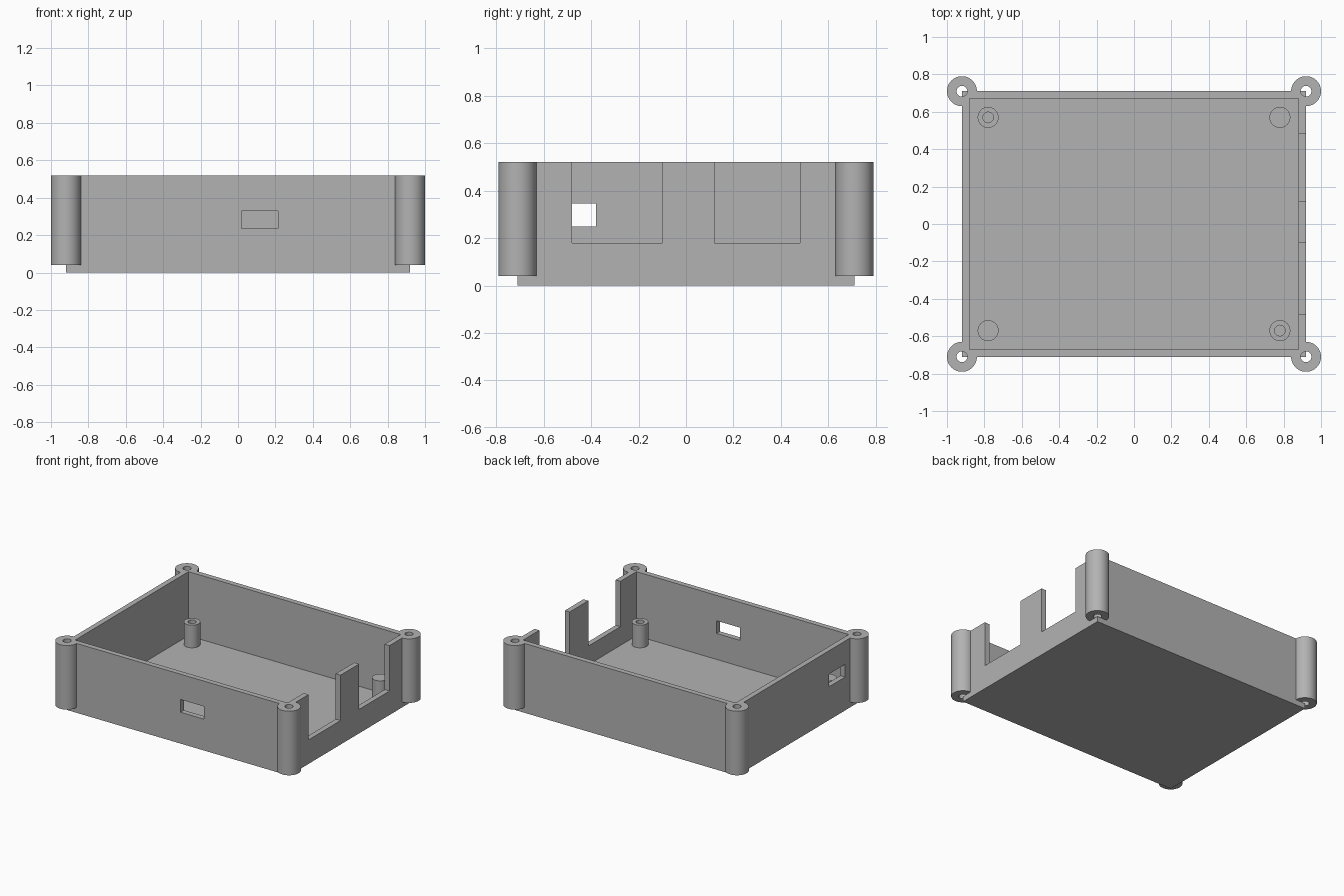
import bpy
import bmesh
from mathutils import Matrix, Vector

if "Cube" in bpy.data.objects:
    bpy.data.objects.remove(bpy.data.objects["Cube"])

# Overall sizes
HX, HY = 0.92, 0.71          # outer half width and depth
WALL, FLOOR, TOP = 0.04, 0.04, 0.52
POST_R, SCREW_R = 0.08, 0.029
PEG_X, PEG_Y, PEG_R, PEG_TOP = 0.78, 0.57, 0.056, 0.21
CORNERS = [(sx, sy) for sx in (-1, 1) for sy in (-1, 1)]

grey = bpy.data.materials.new("plain grey")
grey.use_nodes = True
grey.diffuse_color = (0.45, 0.45, 0.45, 1)
grey.node_tree.nodes["Principled BSDF"].inputs["Base Color"].default_value = grey.diffuse_color


def finish(name, bm):
    mesh = bpy.data.meshes.new(name)
    bm.to_mesh(mesh)
    bm.free()
    mesh.materials.append(grey)
    obj = bpy.data.objects.new(name, mesh)
    bpy.context.collection.objects.link(obj)
    return obj


def box(name, x, y, z):
    """Box from three (low, high) ranges."""
    bm = bmesh.new()
    size = [b - a for a, b in (x, y, z)]
    mid = Vector([(a + b) / 2 for a, b in (x, y, z)])
    bmesh.ops.create_cube(bm, size=1, matrix=Matrix.Translation(mid) @ Matrix.Diagonal((*size, 1)))
    return finish(name, bm)


def cylinder(name, x, y, z, radius, sides):
    bm = bmesh.new()
    bmesh.ops.create_cone(bm, cap_ends=True, segments=sides, radius1=radius, radius2=radius,
                          depth=z[1] - z[0], matrix=Matrix.Translation((x, y, sum(z) / 2)))
    return finish(name, bm)


def combine(target, tool, operation):
    """Apply a boolean and discard the tool."""
    mod = target.modifiers.new(operation, 'BOOLEAN')
    mod.operation, mod.solver, mod.object = operation, 'EXACT', tool
    bpy.context.view_layer.objects.active = target
    bpy.ops.object.modifier_apply(modifier=mod.name)
    bpy.data.objects.remove(tool)


def smooth(obj):
    bpy.ops.object.select_all(action='DESELECT')
    obj.select_set(True)
    bpy.context.view_layer.objects.active = obj
    bpy.ops.object.shade_smooth_by_angle(angle=0.6)


# Walls and corner posts
case = box("case", (-HX, HX), (-HY, HY), (FLOOR, TOP))
for sx, sy in CORNERS:
    combine(case, cylinder("post", sx * HX, sy * HY, (FLOOR, TOP), POST_R, 48), 'UNION')

# Open interior and screw holes
ix, iy = HX - WALL, HY - WALL
combine(case, box("cavity", (-ix, ix), (-iy, iy), (-1, 1)), 'DIFFERENCE')
for sx, sy in CORNERS:
    combine(case, cylinder("screw_hole", sx * HX, sy * HY, (-1, 1), SCREW_R, 16), 'DIFFERENCE')

# Port notches in the left wall, windows in the right and front walls
openings = [
    ((0.8, 1.2), (-0.48, -0.10), (0.18, 1)),
    ((0.8, 1.2), (0.12, 0.48), (0.18, 1)),
    ((-1.2, -0.8), (-0.57, -0.38), (0.25, 0.345)),
    ((0.02, 0.215), (-1, -0.6), (0.235, 0.33)),
]
for ranges in openings:
    combine(case, box("opening", *ranges), 'DIFFERENCE')

# Floor plate
combine(case, box("floor", (-HX, HX), (-HY, HY), (0, FLOOR)), 'UNION')
smooth(case)

# Board standoffs, with pilot holes on one diagonal
for sx, sy in CORNERS:
    side = "left" if sx > 0 else "right"
    end = "back" if sy > 0 else "front"
    x, y = sx * PEG_X, sy * PEG_Y
    peg = cylinder(f"standoff_{end}_{side}", x, y, (FLOOR, PEG_TOP), PEG_R, 32)
    if sx != sy:
        combine(peg, cylinder("pilot_hole", x, y, (FLOOR + 0.002, 1), 0.029, 12), 'DIFFERENCE')
    smooth(peg)
